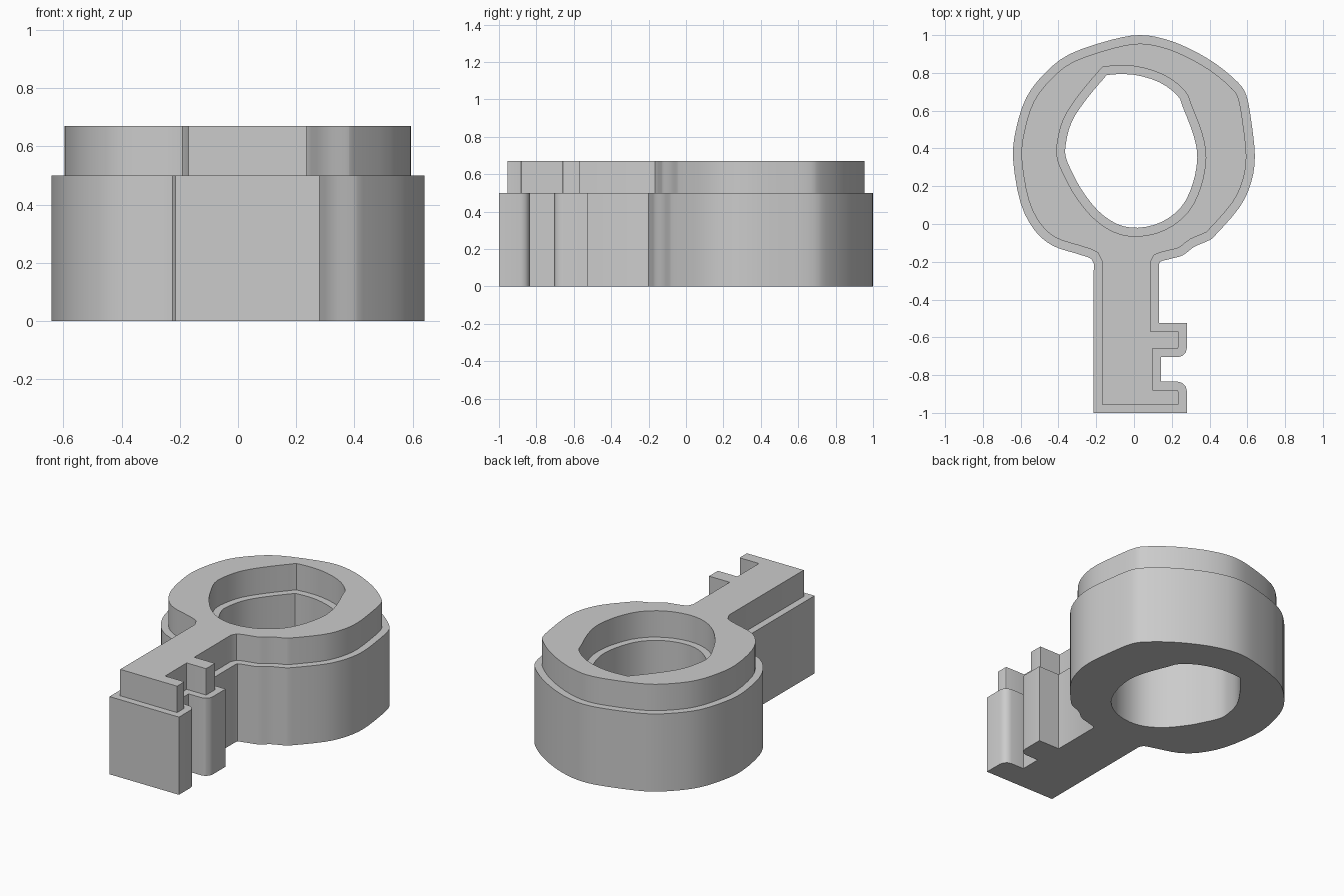
import bpy
import bmesh
import math
from mathutils import Vector

default = bpy.data.objects.get("Cube")
if default:
    bpy.data.objects.remove(default, do_unlink=True)

STEP = 0.045

# Single grey plastic
grey = bpy.data.materials.new("grey plastic")
grey.use_nodes = True
grey_color = (0.6, 0.6, 0.6, 1)
grey.diffuse_color = grey_color
grey.node_tree.nodes["Principled BSDF"].inputs["Base Color"].default_value = grey_color


def smooth_path(points, closed=False, cuts=3):
    """Run a smooth spline through the points."""
    pts = [Vector(p) for p in points]
    count = len(pts)

    def pick(i):
        return pts[i % count] if closed else pts[max(0, min(count - 1, i))]

    path = []
    for i in range(count if closed else count - 1):
        a, b, c, d = (pick(i + k) for k in (-1, 0, 1, 2))
        for step in range(cuts):
            t = step / cuts
            path.append(b + (c - a) * t / 2 + (a * 2 - b * 5 + c * 4 - d) * t * t / 2
                        + (b * 3 - a - c * 3 + d) * t ** 3 / 2)
    if not closed:
        path.append(pts[-1])
    return path


def corner(x, y, start, radius=0.048, segments=3):
    """Quarter round whose square corner would sit at x, y."""
    turn = math.radians(start)
    middle = turn + math.pi / 4
    cx = x - math.copysign(radius, math.cos(middle))
    cy = y - math.copysign(radius, math.sin(middle))
    angles = [turn + math.pi / 2 * k / segments for k in range(segments + 1)]
    return [Vector((cx + radius * math.cos(a), cy + radius * math.sin(a))) for a in angles]


def inset(path, distance):
    """Move a closed path to its left by a constant distance."""
    moved = []
    for i, point in enumerate(path):
        before = (point - path[i - 1]).normalized()
        after = (path[(i + 1) % len(path)] - point).normalized()
        n1, n2 = Vector((-before.y, before.x)), Vector((-after.y, after.x))
        moved.append(point + (n1 + n2) * distance / (1 + n1.dot(n2)))
    return moved


def slab(name, loops, bottom, top):
    """Flat plate with a hole, raised from bottom to top."""
    bm = bmesh.new()
    edges = []
    for loop in loops:
        verts = [bm.verts.new((p.x, p.y, bottom)) for p in loop]
        edges += [bm.edges.new((verts[i - 1], verts[i])) for i in range(len(verts))]
    bmesh.ops.triangle_fill(bm, use_beauty=True, edges=edges, normal=(0, 0, 1))
    raised = bmesh.ops.extrude_face_region(bm, geom=bm.faces[:], use_keep_orig=True)["geom"]
    for v in raised:
        if isinstance(v, bmesh.types.BMVert):
            v.co.z = top
    bmesh.ops.recalc_face_normals(bm, faces=bm.faces[:])
    mesh = bpy.data.meshes.new(name)
    bm.to_mesh(mesh)
    bm.free()
    mesh.materials.append(grey)
    obj = bpy.data.objects.new(name, mesh)
    bpy.context.collection.objects.link(obj)
    bpy.ops.object.select_all(action="DESELECT")
    obj.select_set(True)
    bpy.context.view_layer.objects.active = obj
    bpy.ops.object.shade_smooth_by_angle(angle=math.radians(30))
    return obj


# Bow outline, from the right of the shaft round to the left
bow = smooth_path([
    (.15, -.195), (.21, -.18), (.26, -.165), (.32, -.12), (.39, -.09), (.43, -.06),
    (.56, .09), (.62, .22), (.64, .36), (.62, .55), (.595, .68), (.55, .75),
    (.43, .85), (.29, .93), (.16, .98), (.03, 1), (-.12, .975), (-.34, .9),
    (-.47, .8), (-.57, .67), (-.625, .5), (-.64, .34), (-.6, .11), (-.525, -.035),
    (-.43, -.115), (-.31, -.155), (-.245, -.175)])

# Shaft and the two teeth
shaft = [Vector(p) for p in [(-.225, -.185), (-.213, -.21), (-.215, -1), (.28, -1)]]
shaft += corner(.28, -.835, 0)
shaft += [Vector(p) for p in [(.142, -.835), (.142, -.705)]]
shaft += corner(.28, -.705, 270)
shaft += [Vector(p) for p in [(.28, -.525), (.133, -.525), (.133, -.21), (.138, -.2)]]
outline = bow + shaft

# Finger hole, clockwise so that its left is the solid side
hole = smooth_path([
    (-.13, .79), (0, .79), (.135, .75), (.23, .68), (.26, .615), (.315, .47),
    (.335, .35), (.31, .21), (.25, .09), (.145, .01), (.02, -.02), (-.09, 0),
    (-.19, .07), (-.27, .17), (-.315, .25), (-.36, .35), (-.36, .43), (-.33, .54),
    (-.26, .65), (-.16, .77)], closed=True)

slab("key_base", [outline, hole], 0, 0.5)
slab("key_raised_step", [inset(outline, STEP), inset(hole, STEP)], 0.5, 0.67)
